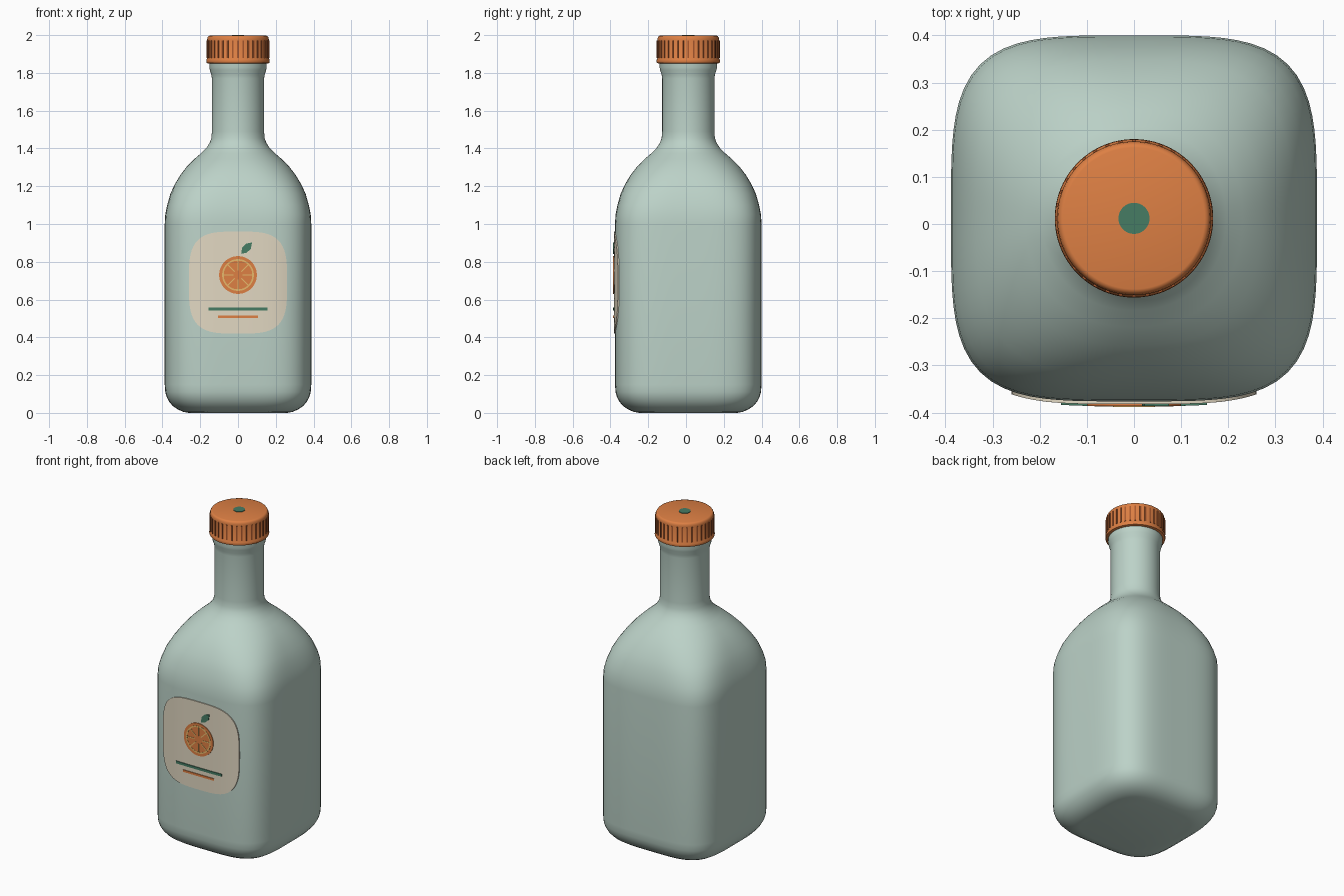
import bpy, bmesh, math
from mathutils import Vector

cube = bpy.data.objects.get("Cube")
if cube:
    bpy.data.objects.remove(cube, do_unlink=True)

CY = 0.012      # depth offset of the bottle axis
HALF = 0.388    # half width of the body
POWER = 4       # squareness of the body section


def material(name, srgb):
    lin = [((c / 255 + 0.055) / 1.055) ** 2.4 for c in srgb] + [1]
    m = bpy.data.materials.new(name)
    m.use_nodes = True
    m.diffuse_color = lin
    m.node_tree.nodes["Principled BSDF"].inputs["Base Color"].default_value = lin
    return m


glass = material("pale sage", (188, 210, 200))
orange = material("orange", (222, 128, 68))
dark_orange = material("dark orange", (168, 88, 46))
cream = material("cream", (226, 216, 194))
green = material("leaf green", (70, 124, 100))
yellow = material("pale yellow", (240, 192, 112))


def finish(name, bm, mat, angle=40):
    bmesh.ops.recalc_face_normals(bm, faces=bm.faces)
    mesh = bpy.data.meshes.new(name)
    bm.to_mesh(mesh)
    bm.free()
    mesh.materials.append(mat)
    ob = bpy.data.objects.new(name, mesh)
    bpy.context.collection.objects.link(ob)
    bpy.ops.object.select_all(action='DESELECT')
    ob.select_set(True)
    bpy.context.view_layer.objects.active = ob
    bpy.ops.object.shade_smooth_by_angle(angle=math.radians(angle))
    return ob


def bridge(bm, a, b):
    for i in range(len(a)):
        j = (i + 1) % len(a)
        bm.faces.new((a[i], a[j], b[j], b[i]))


def section(n, steps):
    """Unit outline that goes from a circle (n = 2) to a rounded square."""
    pts = []
    for i in range(steps):
        a = math.tau * i / steps
        c, s = math.cos(a), math.sin(a)
        r = (abs(c) ** n + abs(s) ** n) ** (-1 / n)
        pts.append((r * c, r * s))
    return pts


def loft(name, profile, mat, steps=96, power=lambda z: 2):
    bm = bmesh.new()
    rings = [[bm.verts.new((x * r, y * r + CY, z)) for x, y in section(power(z), steps)]
             for r, z in profile]
    for a, b in zip(rings, rings[1:]):
        bridge(bm, a, b)
    bm.faces.new(rings[0])
    bm.faces.new(rings[-1])
    return finish(name, bm, mat)


# Bottle: rounded square body blending into a round neck
def body_power(z):
    t = min(max((z - 1.02) / 0.42, 0), 1)
    return POWER - (POWER - 2) * t * t * (3 - 2 * t)


loft("bottle", [
    (0.26, 0), (0.29, 0.006), (0.318, 0.018), (0.345, 0.036), (0.365, 0.06),
    (0.378, 0.085), (0.385, 0.11), (HALF, 0.15), (HALF, 0.6), (HALF, 1.0),
    (0.385, 1.05), (0.375, 1.1), (0.358, 1.16), (0.335, 1.21), (0.305, 1.26),
    (0.27, 1.305), (0.23, 1.345), (0.195, 1.375), (0.168, 1.402), (0.15, 1.43),
    (0.141, 1.455), (0.138, 1.49), (0.138, 1.77), (0.141, 1.79),
    (0.149, 1.815), (0.152, 1.83), (0.152, 1.87)], glass, power=body_power)

# Cap with a lower bead and a softened top edge
loft("cap", [
    (0.158, 1.85), (0.166, 1.853), (0.168, 1.86), (0.167, 1.87), (0.163, 1.877),
    (0.163, 1.978), (0.161, 1.988), (0.156, 1.995), (0.15, 1.997)], orange)
loft("cap_dot", [(0.033, 1.99), (0.033, 2.0)], green, steps=40)

# Grip ribs around the cap
bm = bmesh.new()
RIBS = 36
for k in range(RIBS):
    a = math.tau * k / RIBS
    out = Vector((math.cos(a), math.sin(a), 0))
    side = Vector((-out.y, out.x, 0))
    rings = []
    for z in (1.88, 1.972):
        mid = Vector((0, CY, z))
        rings.append([bm.verts.new(mid + out * r + side * w) for r, w in
                      ((0.158, -0.005), (0.167, -0.004), (0.167, 0.004), (0.158, 0.005))])
    bridge(bm, *rings)
    bm.faces.new(rings[0])
    bm.faces.new(rings[1])
finish("cap_ribs", bm, dark_orange)


# Thin plates that follow the curved front face
def front(x, z, lift):
    y = HALF * (1 - abs(x / HALF) ** POWER) ** (1 / POWER)
    return (x, CY - y - lift, z)


def plate(name, outline, lift, mat, depth=0.004, inner=0.0, layers=8):
    """Convex outline filled with shrinking rings; inner > 0 leaves a hole."""
    bm = bmesh.new()
    cx = sum(p[0] for p in outline) / len(outline)
    cz = sum(p[1] for p in outline) / len(outline)

    def ring(f, h):
        return [bm.verts.new(front(cx + (x - cx) * f, cz + (z - cz) * f, h))
                for x, z in outline]

    rings = [ring(1, lift - depth)]
    rings += [ring(1 - (1 - inner) * i / layers, lift) for i in range(layers + (inner > 0))]
    if inner:
        rings.append(ring(inner, lift - depth))
    for a, b in zip(rings, rings[1:]):
        bridge(bm, a, b)
    if not inner:
        bm.faces.new(rings[-1])
    return finish(name, bm, mat, 30)


def disc(r, x=0, z=0.73, n=2, steps=64, rz=None):
    return [(x + r * u, z + (rz or r) * v) for u, v in section(n, steps)]


def bar(x0, z0, x1, z1, w, cuts=10):
    """Straight strip outline from one point to another."""
    a, b = Vector((x0, z0)), Vector((x1, z1))
    d = (b - a).normalized()
    s = Vector((-d.y, d.x)) * w / 2
    low = [a.lerp(b, i / cuts) - s for i in range(cuts + 1)]
    high = [a.lerp(b, i / cuts) + s for i in range(cuts, -1, -1)]
    return [tuple(p) for p in low + high]


plate("label", disc(0.26, z=0.69, n=3.6, steps=96, rz=0.27), 0.006, cream, 0.007, layers=12)

# Fruit slice: disc, pith ring and segment lines
plate("fruit", disc(0.1), 0.01, orange)
plate("fruit_ring", disc(0.084), 0.0115, yellow, 0.002, inner=0.9, layers=1)
for k in range(8):
    a = math.tau * k / 8
    c, s = math.cos(a), math.sin(a)
    plate("fruit_spoke_%d" % (k + 1),
          bar(0.025 * c, 0.73 + 0.025 * s, 0.077 * c, 0.73 + 0.077 * s, 0.006, 2),
          0.0115, yellow, 0.002, layers=2)

# Leaf and the two lines under the fruit
plate("leaf", [(0.017, 0.842), (0.045, 0.848), (0.068, 0.868), (0.074, 0.902),
               (0.043, 0.896), (0.022, 0.876)], 0.01, green, layers=3)
plate("green_line", bar(-0.155, 0.55, 0.155, 0.55, 0.015), 0.01, green, layers=3)
plate("orange_line", bar(-0.105, 0.51, 0.105, 0.51, 0.013), 0.01, orange, layers=3)
